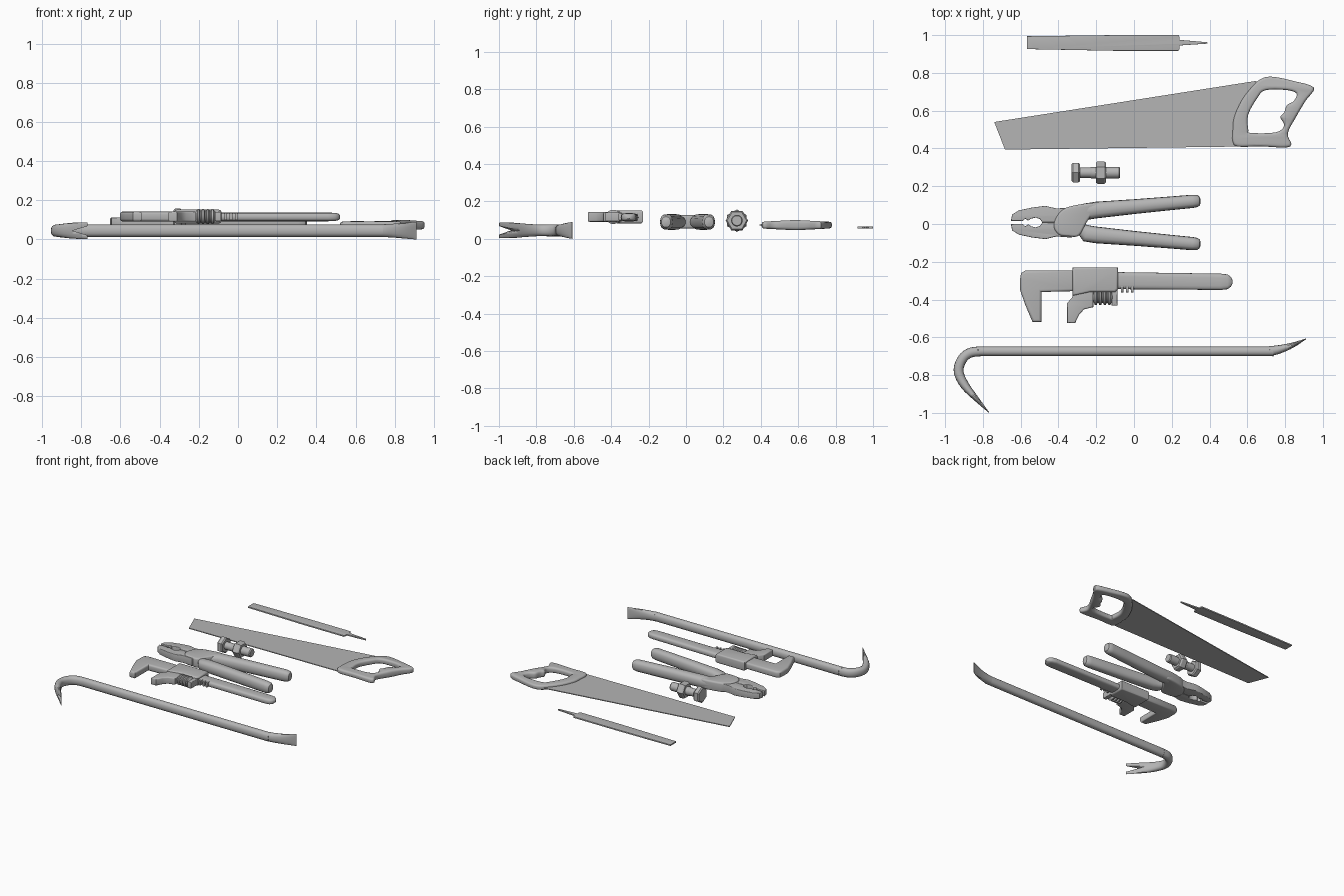
import bpy, bmesh, math
from mathutils import Vector

if "Cube" in bpy.data.objects:
    bpy.data.objects.remove(bpy.data.objects["Cube"])

steel = bpy.data.materials.new("dark_grey")
steel.diffuse_color = (.46, .46, .46, 1)
steel.use_nodes = True
steel.node_tree.nodes["Principled BSDF"].inputs["Base Color"].default_value = steel.diffuse_color


def finish(name, bm, angle=35):
    bmesh.ops.remove_doubles(bm, verts=bm.verts, dist=1e-5)
    bmesh.ops.recalc_face_normals(bm, faces=bm.faces)
    me = bpy.data.meshes.new(name)
    bm.to_mesh(me)
    bm.free()
    me.materials.append(steel)
    ob = bpy.data.objects.new(name, me)
    bpy.context.collection.objects.link(ob)
    bpy.ops.object.select_all(action='DESELECT')
    ob.select_set(True)
    bpy.context.view_layer.objects.active = ob
    bpy.ops.object.shade_smooth_by_angle(angle=math.radians(angle))
    return ob


def spline(pts, closed, steps):
    """Catmull-Rom resampling of tuples of any length."""
    n, out = len(pts), []
    for i in range(n if closed else n - 1):
        k = [(i + j) % n if closed else min(max(i + j, 0), n - 1) for j in (-1, 0, 1, 2)]
        a, b, c, d = (pts[j] for j in k)
        for s in range(steps):
            t = s / steps
            out.append(tuple(0.5 * (2 * q + (r - p) * t + (2 * p - 5 * q + 4 * r - u) * t * t
                                    + (3 * q - p - 3 * r + u) * t ** 3)
                             for p, q, r, u in zip(a, b, c, d)))
    return out if closed else out + [pts[-1]]


def loft(name, secs, z, sides=16, e=1.0, turn=0.0, smooth=0, angle=35):
    """Sections (x, y, half width, half height) along a flat path at height z."""
    if smooth:
        secs = spline(secs, False, smooth)
    bm, rings = bmesh.new(), []
    for i, (x, y, w, h) in enumerate(secs):
        a, b = secs[max(i - 1, 0)], secs[min(i + 1, len(secs) - 1)]
        t = Vector((b[0] - a[0], b[1] - a[1], 0)).normalized()
        nrm = Vector((-t.y, t.x, 0))
        ring = []
        for k in range(sides):
            th = turn + 2 * math.pi * k / sides
            c, s = math.cos(th), math.sin(th)
            c, s = (math.copysign(abs(v) ** e, v) for v in (c, s))
            ring.append(bm.verts.new(Vector((x, y, z)) + nrm * w * c + Vector((0, 0, h * s))))
        rings.append(ring)
    for r0, r1 in zip(rings, rings[1:]):
        for k in range(sides):
            bm.faces.new((r0[k], r0[(k + 1) % sides], r1[(k + 1) % sides], r1[k]))
    bm.faces.new(rings[0])
    bm.faces.new(rings[-1])
    return finish(name, bm, angle)


def plate(name, outlines, z, half, bevel=0.0, smooth=0, shape=None):
    """Flat outline(s), extra ones are holes, extruded with rounded edges."""
    cu = bpy.data.curves.new(name, 'CURVE')
    cu.dimensions, cu.fill_mode = '2D', 'BOTH'
    cu.extrude, cu.bevel_depth, cu.offset, cu.bevel_resolution = half - bevel, bevel, -bevel, 2
    for pts in outlines:
        if smooth:
            pts = spline(pts, True, smooth)
        sp = cu.splines.new('POLY')
        sp.points.add(len(pts) - 1)
        for p, q in zip(sp.points, pts):
            p.co = (q[0], q[1], 0, 1)
        sp.use_cyclic_u = True
    tmp = bpy.data.objects.new(name + "_tmp", cu)
    bpy.context.collection.objects.link(tmp)
    bm = bmesh.new()
    bm.from_mesh(tmp.evaluated_get(bpy.context.evaluated_depsgraph_get()).to_mesh())
    bpy.data.objects.remove(tmp)
    for v in bm.verts:
        v.co.z = z + v.co.z * (shape(v.co) if shape else 1)
    return finish(name, bm)


# Crowbar: hooked claw, long bar, flared chisel end
bar = loft("crowbar", [(-.768, -.998, .002, .042), (-.835, -.925, .014, .041), (-.895, -.855, .023, .035),
                       (-.928, -.785, .026, .031), (-.915, -.725, .026, .032), (-.875, -.685, .026, .032),
                       (-.81, -.674, .026, .032), (-.7, -.674, .026, .032), (.6, -.674, .026, .032),
                       (.72, -.672, .026, .032), (.79, -.658, .02, .035), (.85, -.637, .012, .04),
                       (.91, -.608, .002, .045)], .045, smooth=4, e=.85)
# Claw notch cut out of the hook
bm = bmesh.new()
tri = [(-.845, .045), (-.745, .015), (-.745, .075)]
lo, hi = ([bm.verts.new((x, y, z)) for x, z in tri] for y in (-1.05, -.78))
bm.faces.new(lo)
bm.faces.new(hi)
for i in range(3):
    bm.faces.new((lo[i], lo[(i + 1) % 3], hi[(i + 1) % 3], hi[i]))
cutter = finish("claw_cutter", bm)
cutter.hide_render = True
mod = bar.modifiers.new("notch", 'BOOLEAN')
mod.operation, mod.object, mod.solver = 'DIFFERENCE', cutter, 'EXACT'
bpy.context.view_layer.objects.active = bar
bpy.ops.object.modifier_apply(modifier="notch")
bpy.data.objects.remove(cutter)

# Adjustable wrench: fixed jaw, handle, slider, sliding jaw, worm, rack teeth
WZ = .117
plate("wrench_fixed_jaw", [[(-.603, -.29), (-.598, -.26), (-.575, -.246), (-.3, -.246), (-.3, -.355),
                            (-.49, -.36), (-.49, -.519), (-.537, -.519), (-.575, -.43), (-.603, -.35)]],
      WZ, .025, .014)
loft("wrench_handle", [(-.3, -.3, .046, .022), (-.08, -.3, .045, .022), (.46, -.306, .043, .022),
                       (.495, -.306, .039, .021), (.513, -.306, .026, .016), (.521, -.306, .01, .008)],
     WZ - .002, sides=20, e=.6)
plate("wrench_slider", [[(-.325, -.23), (-.085, -.23), (-.085, -.345), (-.1, -.36),
                         (-.23, -.36), (-.325, -.38)]], WZ, .035, .012)
plate("wrench_sliding_jaw", [[(-.325, -.34), (-.215, -.34), (-.215, -.44), (-.265, -.452), (-.29, -.48),
                              (-.312, -.525), (-.354, -.525), (-.354, -.42), (-.325, -.385)]], WZ, .026, .008)
plate("wrench_worm_bracket", [[(-.118, -.34), (-.087, -.34), (-.087, -.432), (-.118, -.432)]], WZ, .024, .006)
worm = [(-.22, -.388, .02, .02)]
for i in range(4):
    x = -.212 + i * .024
    worm += [(x, -.388, .03, .03), (x + .005, -.388, .042, .038),
             (x + .014, -.388, .042, .038), (x + .019, -.388, .03, .03)]
loft("wrench_worm", worm + [(-.11, -.388, .02, .02)], WZ, sides=20)
for i in range(3):
    x = -.07 + i * .027
    plate("wrench_rack_tooth", [[(x, -.33), (x + .014, -.33), (x + .014, -.362), (x, -.362)]], WZ, .018, .003)

# Pliers: two mirrored handles and jaws, crossed pivot body
PZ, PY = .09, .008
for side, m in (("upper", 1), ("lower", -1)):
    loft("pliers_handle_" + side,
         [(x, PY + m * y, w, h) for x, y, w, h in
          [(-.285, .03, .028, .026), (-.25, .058, .045, .036), (-.2, .066, .044, .042), (0, .084, .039, .043),
           (.2, .102, .036, .042), (.31, .112, .035, .041), (.335, .114, .032, .037),
           (.347, .115, .024, .028), (.352, .1155, .01, .012)]], PZ, e=.8)
    plate("pliers_jaw_" + side,
          [[(x, PY + m * y) for x, y in
            [(-.652, .008), (-.645, .042), (-.61, .064), (-.54, .079), (-.47, .088), (-.41, .074), (-.33, .08),
             (-.29, .04), (-.3, 0), (-.485, 0), (-.497, .018), (-.52, .026), (-.545, .02), (-.56, .01),
             (-.575, .02), (-.59, .008)]]], PZ, .027, .005,
          shape=lambda c: .8 + .25 * min(1, (c.x + .65) / .25))
plate("pliers_pivot", [[(-.4, -.055), (-.425, 0), (-.38, .075), (-.29, .103), (-.2, .11), (-.21, .07),
                        (-.25, .01), (-.29, -.06), (-.34, -.066)]], PZ, .036, .012, smooth=4)

# Bolt and nut
BZ, BY = .097, .272


def turned(name, prof, sides, turn=0.0, angle=25):
    return loft(name, [(x, BY, r, r) for x, r in prof], BZ, sides, 1, turn, 0, angle)


turned("bolt_head", [(-.33, .052), (-.322, .06), (-.294, .06), (-.286, .052)], 6, math.pi / 6)
turned("bolt_shank", [(-.3, .028), (-.23, .028), (-.225, .031), (-.08, .031), (-.073, .026)], 20)
turned("bolt_nut", [(-.202, .052), (-.192, .06), (-.158, .06), (-.148, .052)], 6)

# Hand saw: thin blade and looped grip
SZ = .073
plate("saw_blade", [[(-.74, .54), (-.683, .394), (.56, .41), (.57, .6), (.65, .758)]], SZ, .003)
plate("saw_handle",
      [[(.522, .44), (.55, .41), (.67, .411), (.8, .405), (.833, .423), (.814, .48), (.86, .57), (.907, .65),
        (.952, .722), (.84, .758), (.74, .779), (.68, .772), (.63, .732), (.57, .655), (.53, .565), (.523, .5)],
       [(.605, .5), (.605, .58), (.655, .67), (.695, .708), (.8, .71), (.86, .692), (.845, .65), (.81, .63),
        (.795, .59), (.775, .565), (.795, .52), (.75, .485), (.62, .482)]],
      SZ, .022, .014, smooth=4,
      shape=lambda c: .8 + .45 * max(0, 1 - abs(c.y - .585) / .19) * min(1, max(0, (c.x - .5) / .3)))

# Flat file: tapered body and pointed tang
plate("file", [[(-.567, .926), (-.567, .994), (-.1, 1.0), (.235, 1.0), (.24, .992), (.24, .975), (.39, .962),
                (.39, .955), (.24, .945), (.24, .925), (.235, .917), (-.1, .917)]], .06, .005, .001)
